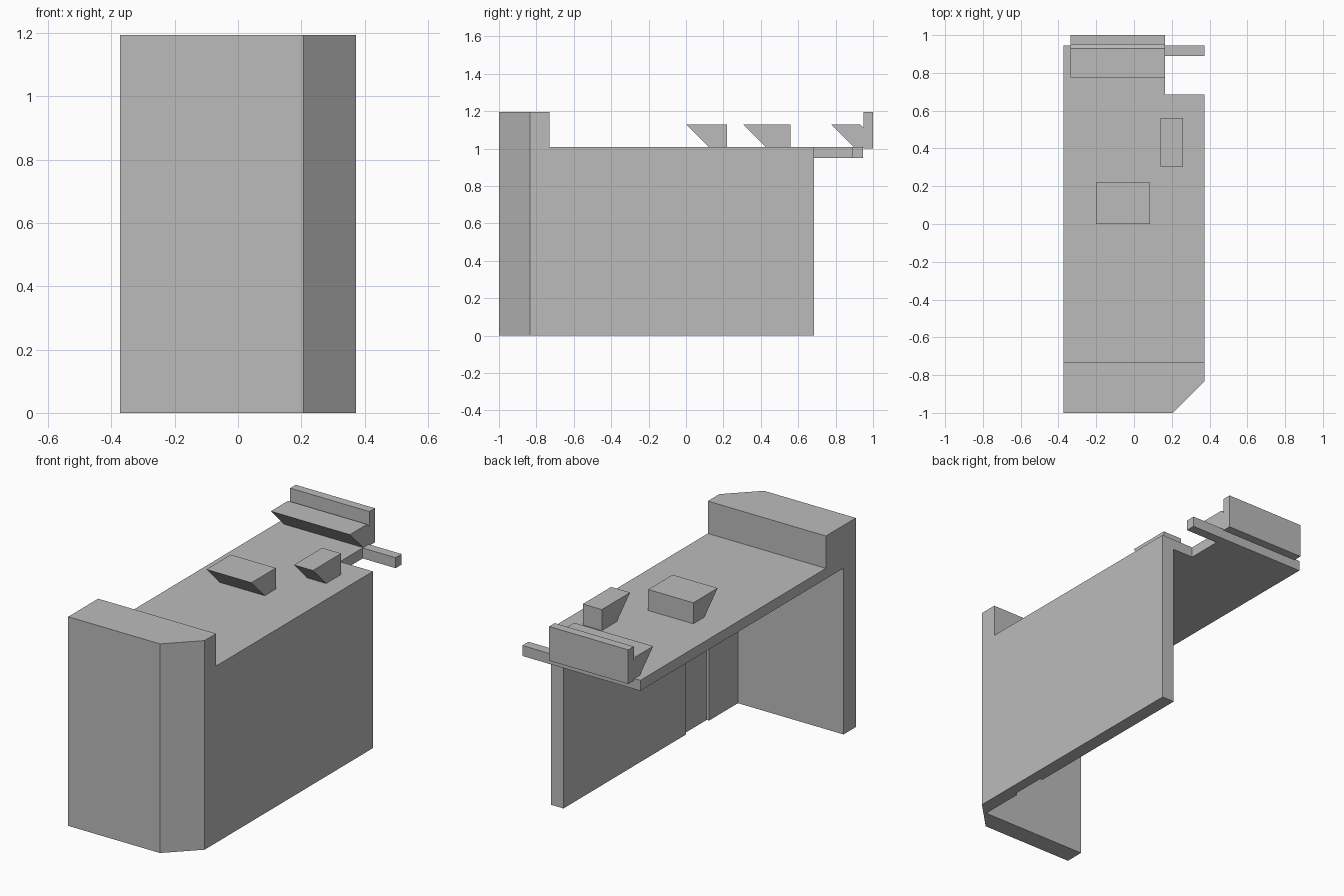
import bpy
import bmesh
from mathutils import Vector

cube = bpy.data.objects.get("Cube")
if cube:
    bpy.data.objects.remove(cube, do_unlink=True)

grey = bpy.data.materials.new("plain grey")
grey.use_nodes = True
colour = (0.5, 0.5, 0.5, 1)
grey.diffuse_color = colour
grey.node_tree.nodes["Principled BSDF"].inputs["Base Color"].default_value = colour


def prism(name, points, start, end, axis="z"):
    """Extrude an outline: (x, y) along z, or (y, z) along x."""
    bm = bmesh.new()
    place = (lambda p: (p[0], p[1], start)) if axis == "z" else (lambda p: (start, p[0], p[1]))
    face = bm.faces.new([bm.verts.new(place(p)) for p in points])
    step = Vector((0, 0, end - start)) if axis == "z" else Vector((end - start, 0, 0))
    out = bmesh.ops.extrude_face_region(bm, geom=[face], use_keep_orig=True)
    moved = [g for g in out["geom"] if isinstance(g, bmesh.types.BMVert)]
    bmesh.ops.translate(bm, verts=moved, vec=step)
    bmesh.ops.recalc_face_normals(bm, faces=bm.faces)
    mesh = bpy.data.meshes.new(name)
    bm.to_mesh(mesh)
    bm.free()
    mesh.materials.append(grey)
    obj = bpy.data.objects.new(name, mesh)
    bpy.context.collection.objects.link(obj)
    return obj


W = 0.373             # half width
UNDER, TOP = 0.95, 1.01
HIGH = 1.195
INNER, RECESS = 0.295, 0.31
BACK, NOTCH = 0.945, 0.165
front = [(-W, -1), (0.207, -1), (W, -0.834)]

# Front and side walls, with a shallow recess on the inner side
prism("desk_walls", front + [
    (W, 0.685), (INNER, 0.685), (INNER, -0.42), (RECESS, -0.42),
    (RECESS, -0.63), (INNER, -0.63), (INNER, -0.89), (-W, -0.89)], 0, UNDER)

# Worktop with the back corner cut out
prism("worktop", front + [
    (W, 0.685), (NOTCH, 0.685), (NOTCH, BACK), (-W, BACK)], UNDER, TOP)

# Raised ledge over the front wall
prism("front_ledge", front + [(W, -0.73), (-W, -0.73)], TOP, HIGH)

# Bar beside the cut-out
prism("side_bar", [(NOTCH, 0.89), (W, 0.89), (W, BACK), (NOTCH, BACK)], UNDER, TOP)


# Slanted blocks on the worktop
def wedge(name, x0, x1, y0, y1):
    prism(name, [(y0, 1.13), (y1, 1.13), (y1, TOP), (y0 + 0.12, TOP)], x0, x1, "x")


wedge("middle_monitor", -0.2, 0.085, 0, 0.22)
wedge("side_monitor", 0.14, 0.26, 0.305, 0.56)

# Back console: slanted block with a bevelled edge against an upright plate
prism("back_console", [(0.775, 1.13), (0.93, 1.13), (0.95, 1.11), (0.95, HIGH),
                       (1, HIGH), (1, 1.0), (0.95, 1.0), (0.95, TOP), (0.895, TOP)],
      -0.335, NOTCH, "x")
